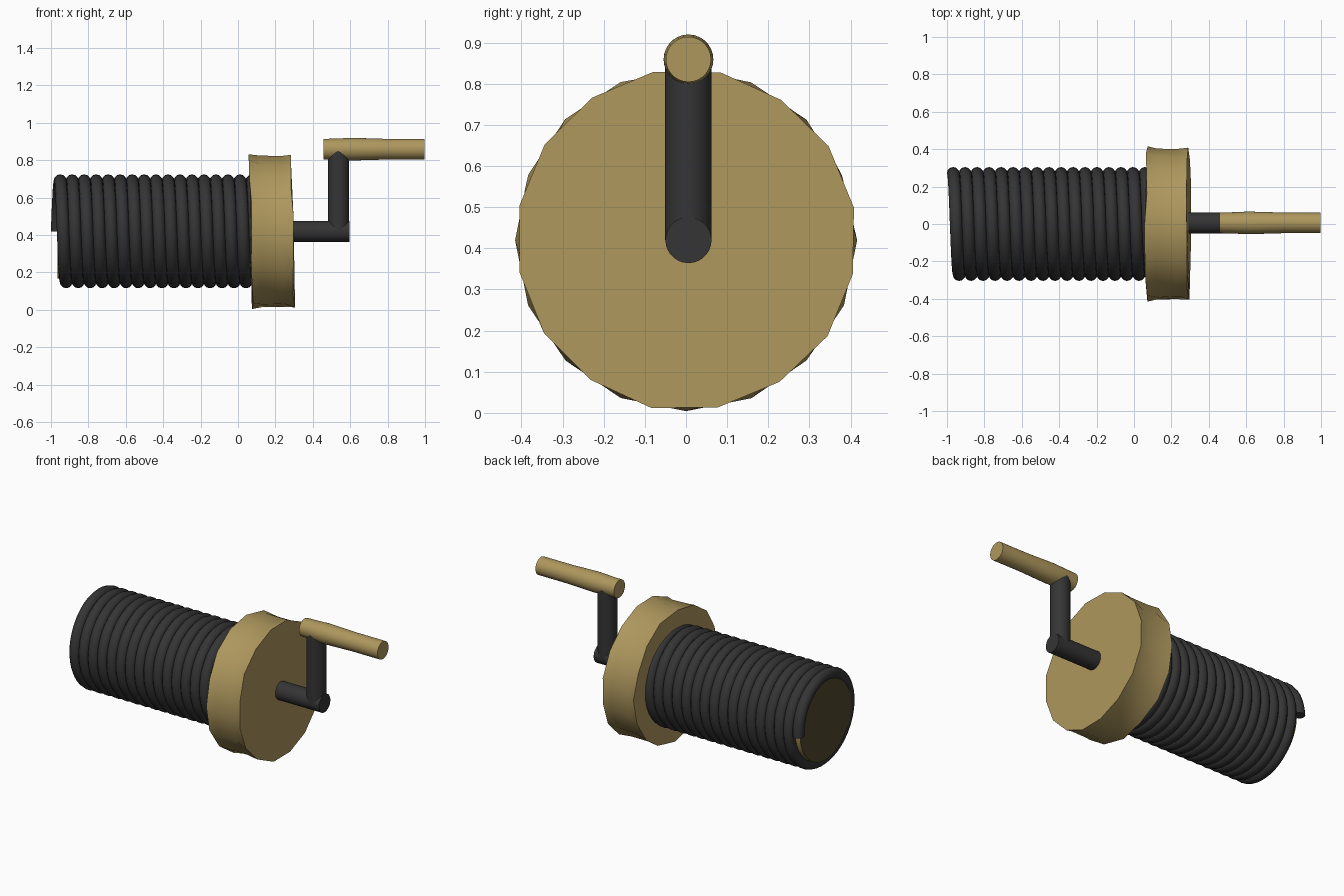
import bpy, bmesh, math, random
from mathutils import Vector

if "Cube" in bpy.data.objects:
    bpy.data.objects.remove(bpy.data.objects["Cube"])

random.seed(4)
AXIS_Z = 0.42
CRANK_Y = 0.006


def material(name, rgb):
    m = bpy.data.materials.new(name)
    m.diffuse_color = (*rgb, 1)
    m.use_nodes = True
    m.node_tree.nodes["Principled BSDF"].inputs["Base Color"].default_value = m.diffuse_color
    return m


WOOD = material("warm wood", (0.42, 0.31, 0.11))
DARK_WOOD = material("dark end grain", (0.085, 0.062, 0.027))
DARK = material("charcoal", (0.035, 0.035, 0.035))


def loft(name, rings, *mats, smooth=40):
    """Skin a list of point rings into a capped solid."""
    bm = bmesh.new()
    loops = [[bm.verts.new(p) for p in ring] for ring in rings]
    n = len(loops[0])
    for a, b in zip(loops, loops[1:]):
        for i in range(n):
            j = (i + 1) % n
            bm.faces.new((a[i], a[j], b[j], b[i]))
    bm.faces.new(loops[0][::-1])
    bm.faces.new(loops[-1])
    bmesh.ops.recalc_face_normals(bm, faces=bm.faces[:])
    mesh = bpy.data.meshes.new(name)
    bm.to_mesh(mesh)
    bm.free()
    ob = bpy.data.objects.new(name, mesh)
    bpy.context.collection.objects.link(ob)
    for m in mats:
        mesh.materials.append(m)
    bpy.ops.object.select_all(action='DESELECT')
    ob.select_set(True)
    bpy.context.view_layer.objects.active = ob
    bpy.ops.object.shade_smooth_by_angle(angle=math.radians(smooth))
    return ob


def x_ring(x, r, y, z, n=28, phase=0.0, jitter_x=0.0, jitter_r=0.0):
    pts = []
    for i in range(n):
        a = 2 * math.pi * i / n + phase
        rr = r + random.uniform(-jitter_r, jitter_r)
        pts.append(Vector((x + random.uniform(-jitter_x, jitter_x),
                           y + rr * math.cos(a), z + rr * math.sin(a))))
    return pts


# Drum under the rope, with a darker exposed end
drum = loft("drum", [x_ring(x, 0.252, 0, AXIS_Z, 40) for x in (-0.965, 0.12)],
            WOOD, DARK_WOOD)
for f in drum.data.polygons:
    if f.normal.x < -0.9:
        f.material_index = 1

# Rope wound in one continuous helix
TURNS, STEPS, PITCH = 16.6, 40, 0.0641
R, ROPE, START = 0.271, 0.0335, -0.967
rings = []
for i in range(int(TURNS * STEPS) + 1):
    a = 2 * math.pi * i / STEPS
    radial = Vector((0, math.cos(a), math.sin(a)))
    c = Vector((START + PITCH * i / STEPS, 0, AXIS_Z)) + radial * R
    rings.append([c + ROPE * (radial * math.cos(t) + Vector((1, 0, 0)) * math.sin(t))
                  for t in (2 * math.pi * k / 12 for k in range(12))])
loft("rope_coil", rings, DARK, smooth=50)

# Hand-hewn flange: irregular rim, slightly leaning
flange = []
for x, r, phase, jx in ((0.071, 0.413, 0, 0.006), (0.125, 0.407, 0.1, 0.004),
                        (0.235, 0.405, 0.1, 0.004), (0.293, 0.414, 0.19, 0.006)):
    ring = x_ring(x, r, 0, AXIS_Z, 16, phase - math.pi / 2, jx, 0.003)
    for p in ring:
        p.x -= 0.02 * (p.z - AXIS_Z)
    flange.append(ring)
loft("flange", flange, WOOD, smooth=50)

# Crank axle and upright arm
loft("crank_axle", [x_ring(x, 0.056, CRANK_Y, AXIS_Z) for x in (0.25, 0.595)], DARK)
loft("crank_arm", [[Vector((0.538 + p.y, CRANK_Y + p.z, z))
                    for p in x_ring(0, 0.0565, 0, 0)] for z in (AXIS_Z, 0.855)], DARK)

# Turned wooden handle with a gentle swell
profile = ((0.456, 0.055), (0.53, 0.057), (0.61, 0.0605), (0.70, 0.058),
           (0.80, 0.055), (0.998, 0.055))
loft("handle", [x_ring(x, r, CRANK_Y, 0.859) for x, r in profile], WOOD)
